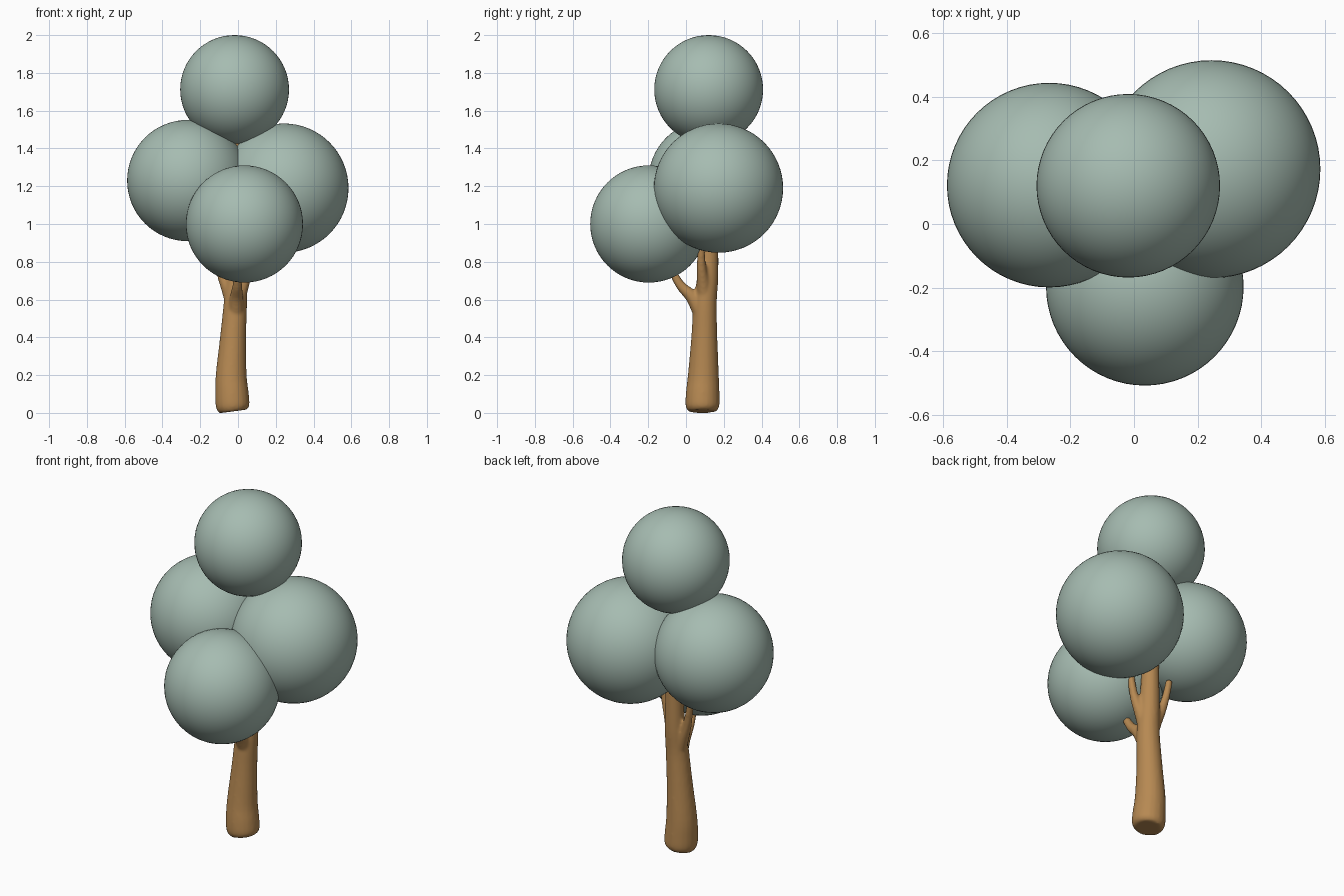
import bpy, bmesh, math
from mathutils import Vector

if "Cube" in bpy.data.objects:
    bpy.data.objects.remove(bpy.data.objects["Cube"])


def material(name, rgb):
    m = bpy.data.materials.new(name)
    m.diffuse_color = (*rgb, 1)
    m.use_nodes = True
    m.node_tree.nodes["Principled BSDF"].inputs["Base Color"].default_value = m.diffuse_color
    return m


LEAF = material("sage_green", (0.38, 0.50, 0.44))
BARK = material("warm_brown", (0.47, 0.25, 0.085))


def foliage(name, loc, r):
    bpy.ops.mesh.primitive_uv_sphere_add(segments=64, ring_count=32, radius=r, location=loc)
    ob = bpy.context.object
    ob.name = name
    ob.data.materials.append(LEAF)
    bpy.ops.object.shade_smooth()


def tube(bm, path, sides=20):
    """Closed tube through (x, y, z, radius) points, smoothed along the path."""
    pts = [Vector(p) for p in path]
    fine = []
    for i in range(len(pts) - 1):
        a, b = pts[max(i - 1, 0)], pts[i]
        c, d = pts[i + 1], pts[min(i + 2, len(pts) - 1)]
        for k in range(4):
            t = k / 4
            fine.append(0.5 * (2 * b + (c - a) * t + (2 * a - 5 * b + 4 * c - d) * t * t
                               + (3 * b - a - 3 * c + d) * t ** 3))
    fine.append(pts[-1])
    rings = []
    for i, p in enumerate(fine):
        axis = (fine[min(i + 1, len(fine) - 1)] - fine[max(i - 1, 0)]).to_3d().normalized()
        u = Vector((0, 1, 0)).cross(axis).normalized()
        v = axis.cross(u)
        rings.append([bm.verts.new(p.to_3d() + p.w * (u * math.cos(w) + v * math.sin(w)))
                      for w in (math.tau * j / sides for j in range(sides))])
    for lo, hi in zip(rings, rings[1:]):
        for j in range(sides):
            k = (j + 1) % sides
            bm.faces.new((lo[j], lo[k], hi[k], hi[j]))
    bm.faces.new(rings[0][::-1])
    bm.faces.new(rings[-1])


# Foliage balls
foliage("foliage_top", (-0.018, 0.12, 1.712), 0.288)
foliage("foliage_left", (-0.266, 0.122, 1.23), 0.321)
foliage("foliage_right", (0.243, 0.172, 1.19), 0.342)
foliage("foliage_front", (0.034, -0.197, 1.0), 0.310)

# Trunk with three branches, fused into one smooth body
bm = bmesh.new()
tube(bm, [(-0.025, 0.087, 0.008, 0.074), (-0.028, 0.087, 0.035, 0.089),
          (-0.032, 0.088, 0.10, 0.089), (-0.036, 0.092, 0.2, 0.082),
          (-0.026, 0.097, 0.4, 0.069), (-0.014, 0.101, 0.58, 0.062),
          (-0.010, 0.115, 0.72, 0.056), (-0.010, 0.122, 0.9, 0.049),
          (-0.012, 0.122, 1.15, 0.042), (-0.015, 0.12, 1.5, 0.03)])
# front branch
tube(bm, [(-0.012, 0.085, 0.52, 0.045), (-0.008, 0.035, 0.61, 0.036),
          (-0.004, -0.025, 0.67, 0.026), (0.0, -0.062, 0.73, 0.021),
          (0.002, -0.08, 0.77, 0.019)])
# left branch
tube(bm, [(-0.018, 0.105, 0.56, 0.045), (-0.052, 0.112, 0.65, 0.035),
          (-0.088, 0.122, 0.74, 0.026), (-0.112, 0.132, 0.83, 0.021),
          (-0.13, 0.138, 0.93, 0.019)])
# right branch
tube(bm, [(-0.008, 0.10, 0.58, 0.043), (0.026, 0.092, 0.68, 0.034),
          (0.060, 0.082, 0.77, 0.025), (0.08, 0.08, 0.85, 0.021),
          (0.095, 0.08, 0.95, 0.019)])
mesh = bpy.data.meshes.new("trunk")
bm.to_mesh(mesh)
bm.free()
trunk = bpy.data.objects.new("trunk", mesh)
bpy.context.collection.objects.link(trunk)
mesh.materials.append(BARK)
remesh = trunk.modifiers.new("fuse", 'REMESH')
remesh.mode = 'VOXEL'
remesh.voxel_size = 0.008
remesh.use_smooth_shade = True
smooth = trunk.modifiers.new("soften", 'SMOOTH')
smooth.factor = 0.5
smooth.iterations = 6

# Stand the softened base on the ground
bpy.context.view_layer.update()
ev = trunk.evaluated_get(bpy.context.evaluated_depsgraph_get())
trunk.location.z -= min(v.co.z for v in ev.data.vertices)
